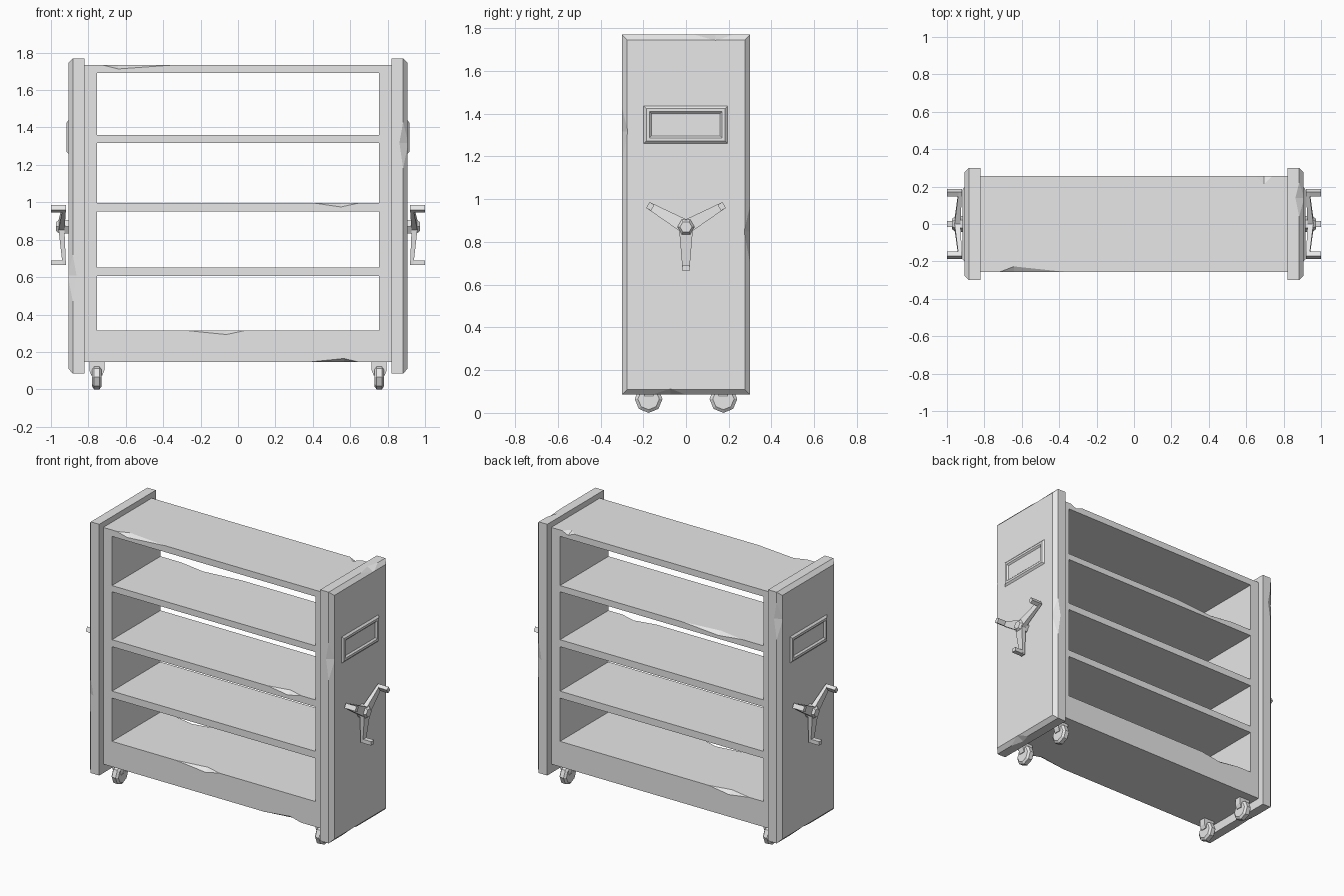
import bpy, bmesh, math
from mathutils import Vector

if "Cube" in bpy.data.objects:
    bpy.data.objects.remove(bpy.data.objects["Cube"], do_unlink=True)

grey = bpy.data.materials.new("plain_grey")
grey.use_nodes = True
grey.diffuse_color = (0.8, 0.8, 0.8, 1)
grey.node_tree.nodes["Principled BSDF"].inputs["Base Color"].default_value = (0.8, 0.8, 0.8, 1)


def finish(name, bm):
    mesh = bpy.data.meshes.new(name)
    bmesh.ops.recalc_face_normals(bm, faces=bm.faces)
    bm.to_mesh(mesh)
    bm.free()
    mesh.materials.append(grey)
    obj = bpy.data.objects.new(name, mesh)
    bpy.context.scene.collection.objects.link(obj)
    return obj


def hull_bm(points):
    bm = bmesh.new()
    verts = [bm.verts.new(p) for p in points]
    bmesh.ops.convex_hull(bm, input=verts)
    bmesh.ops.dissolve_limit(bm, angle_limit=0.01, verts=bm.verts, edges=bm.edges)
    return bm


def hull(name, points):
    return finish(name, hull_bm(points))


def box_points(x, y, z):
    return [(a, b, c) for a in x for b in y for c in z]


def mirror(obj, x=True, y=False):
    mod = obj.modifiers.new("mirror", "MIRROR")
    mod.use_axis = (x, y, False)
    mod.use_clip = False
    mod.use_mirror_merge = False


def chip(a, b, u, v, t=0.55):
    """Wedge that knocks a shallow nick out of the edge a-b."""
    a, b, u, v = Vector(a), Vector(b), Vector(u), Vector(v)
    mid = a.lerp(b, t)
    c, d = mid + u, mid + v
    return hull("chip_cutter", [a, b, c + (c - d) * 0.3, d + (d - c) * 0.3, mid - u - v])


def cut(obj, cutters):
    for c in cutters:
        c.hide_render = True
        mod = obj.modifiers.new("cut", "BOOLEAN")
        mod.operation = "DIFFERENCE"
        mod.solver = "EXACT"
        mod.object = c
    bpy.context.view_layer.update()
    graph = bpy.context.evaluated_depsgraph_get()
    mesh = bpy.data.meshes.new_from_object(obj.evaluated_get(graph))
    obj.modifiers.clear()
    obj.data = mesh
    for c in cutters:
        bpy.data.objects.remove(c, do_unlink=True)


# Shelf body with four openings and worn edges
DEPTH = 0.257
body = hull("shelf_body", box_points((-0.825, 0.825), (-DEPTH, DEPTH), (0.145, 1.733)))
openings = [(0.315, 0.605), (0.652, 0.95), (0.997, 1.318), (1.36, 1.69)]
cutters = [hull("opening_cutter", box_points((-0.755, 0.755), (-0.5, 0.5), z)) for z in openings]


def shelf_chip(x0, x1, z, side, dz, dy, t):
    y = DEPTH * side
    return chip((x0, y, z), (x1, y, z), (0, 0, dz), (0, -side * dy, 0), t)


cutters += [
    shelf_chip(-0.72, -0.36, 1.733, -1, -0.02, 0.03, 0.22),
    shelf_chip(0.40, 0.65, 0.997, -1, -0.022, 0.03, 0.6),
    shelf_chip(-0.28, 0.04, 0.315, -1, -0.022, 0.03, 0.68),
    shelf_chip(0.37, 0.65, 0.145, -1, 0.02, 0.03, 0.7),
    shelf_chip(0.65, 0.74, 1.733, 1, -0.02, 0.045, 0.5),
    shelf_chip(-0.60, -0.15, 1.36, 1, -0.02, 0.03, 0.4),
    shelf_chip(-0.65, -0.35, 0.315, 1, -0.022, 0.03, 0.5),
]
cut(body, cutters)

# End panels with a chamfered outer face
INNER, RIM, FACE, HALF, LOW, HIGH, CH = 0.82, 0.883, 0.907, 0.3, 0.085, 1.77, 0.025


def end_panel(name, s):
    pts = box_points((s * INNER, s * RIM), (-HALF, HALF), (LOW, HIGH))
    pts += box_points((s * FACE,), (CH - HALF, HALF - CH), (LOW + CH, HIGH - CH))
    return hull(name, pts)


def upright_chip(s, side, z0, z1):
    y = side * HALF
    return chip((s * RIM, y, z0), (s * RIM, y, z1), (-s * 0.02, 0, 0), (s * 0.02, -side * 0.024, 0))


def level_chip(s, y0, y1, z, up):
    return chip((s * RIM, y0, z), (s * RIM, y1, z), (-s * 0.02, 0, 0), (s * 0.02, 0, -up * 0.024))


cut(end_panel("left_end_panel", 1), [
    upright_chip(1, -1, 1.18, 1.43),
    upright_chip(1, 1, 0.70, 0.97),
    level_chip(1, 0.04, 0.22, HIGH, 1),
    level_chip(1, -0.16, 0.0, LOW, -1),
])
cut(end_panel("right_end_panel", -1), [
    upright_chip(-1, -1, 0.47, 0.72),
    upright_chip(-1, 1, 1.45, 1.70),
    level_chip(-1, -0.05, 0.15, LOW, -1),
])

# Label holders: raised border around a sunken plate
bm = hull_bm(box_points((0.89, FACE), (-0.198, 0.195), (1.26, 1.437)))
front = [max(bm.faces, key=lambda f: f.calc_center_median().x)]
bm.normal_update()
for width, depth in ((0.012, 0.011), (0.015, 0), (0.01, -0.01)):
    bmesh.ops.inset_region(bm, faces=front, thickness=width, depth=depth, use_even_offset=True)
mirror(finish("label_holders", bm))

# Three-armed hand wheels
HUB_Z = 0.87


def ring(x, r, count, y=0.0, z=0.0, turn=0.0):
    angles = [turn + math.tau * i / count for i in range(count)]
    return [(x, y + r * math.cos(a), z + r * math.sin(a)) for a in angles]


mirror(hull("handle_hubs", ring(0.9, 0.042, 6, 0, HUB_Z) + ring(0.955, 0.042, 6, 0, HUB_Z)
            + ring(0.972, 0.028, 6, 0, HUB_Z)))


def spoke_points(angle, radius, half_width, x0, x1):
    along = Vector((0, math.cos(angle), math.sin(angle)))
    across = Vector((0, -along.z, along.y))
    centre = Vector((0, 0, HUB_Z)) + along * radius
    return [centre + across * w + Vector((x, 0, 0)) for w in (-half_width, half_width) for x in (x0, x1)]


for label, degrees in (("lower", -90), ("back", 30), ("front", 150)):
    a = math.radians(degrees)
    arm = spoke_points(a, 0.01, 0.032, 0.928, 0.96) + spoke_points(a, 0.204, 0.016, 0.92, 0.938)
    mirror(hull(label + "_handle_arms", arm))
    grip = spoke_points(a, 0.18, 0.016, 0.92, 1.0) + spoke_points(a, 0.206, 0.016, 0.92, 1.0)
    mirror(hull(label + "_handle_grips", grip))

# Casters: octagonal wheels under tapered brackets
WX, WY, R = 0.755, 0.175, 0.065
wheel = []
for offset, radius in ((0.025, 0.05), (0.014, R)):
    for s in (-1, 1):
        wheel += ring(WX + s * offset, radius, 8, WY, R)
mirror(hull("caster_wheels", wheel), y=True)
bracket = box_points((WX - 0.04, WX + 0.04), (WY - 0.022, WY + 0.022), (0.1, 0.15))
bracket += box_points((WX - 0.03, WX + 0.03), (WY - 0.022, WY + 0.022), (0.075,))
mirror(hull("caster_brackets", bracket), y=True)
